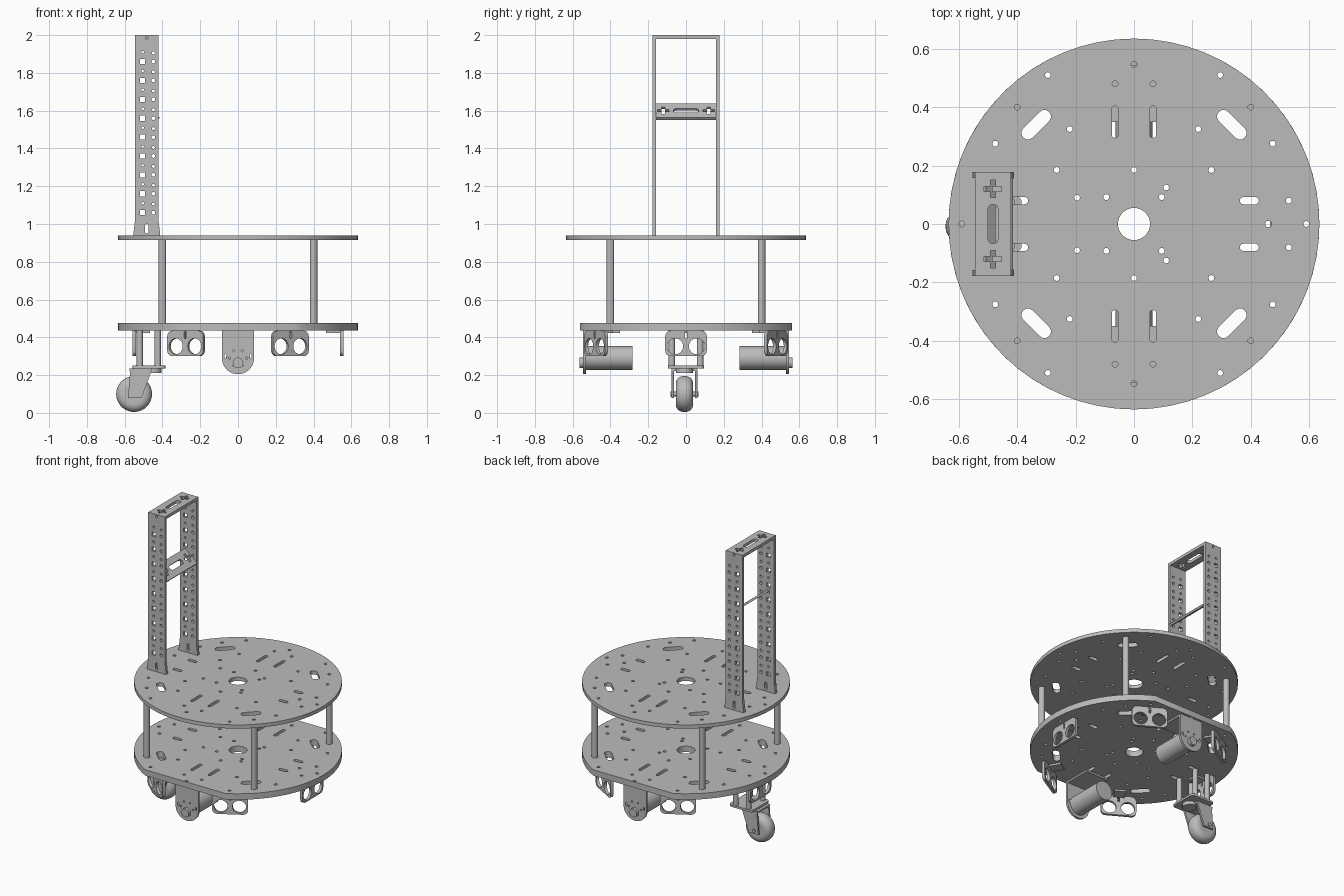
import bpy, bmesh, math
from math import sin, cos, pi, radians
from mathutils import Vector, Matrix

if "Cube" in bpy.data.objects:
    bpy.data.objects.remove(bpy.data.objects["Cube"], do_unlink=True)

grey = bpy.data.materials.new("plain grey")
grey.use_nodes = True
grey.diffuse_color = (0.5, 0.5, 0.5, 1)
grey.node_tree.nodes["Principled BSDF"].inputs["Base Color"].default_value = grey.diffuse_color

X, Y, Z = Vector((1, 0, 0)), Vector((0, 1, 0)), Vector((0, 0, 1))
SIDES = (-1, 1)


# ---- flat outlines -------------------------------------------------------
def arc(x, y, r, start, end, n):
    return [(x + r * cos(start + (end - start) * i / n),
             y + r * sin(start + (end - start) * i / n)) for i in range(n + 1)]


def circle(x, y, r, n=12):
    return arc(x, y, r, 0, 2 * pi, n)[:-1]


def rect(x, y, w, h):
    return [(x + sx * w / 2, y + sy * h / 2)
            for sx, sy in ((-1, -1), (1, -1), (1, 1), (-1, 1))]


def slot(x, y, length, width, turn=0):
    r, half = width / 2, (length - width) / 2
    pts = arc(half, 0, r, -pi / 2, pi / 2, 6) + arc(-half, 0, r, pi / 2, 3 * pi / 2, 6)
    c, s = cos(turn), sin(turn)
    return [(x + px * c - py * s, y + px * s + py * c) for px, py in pts]


def rounded(x, y, w, h, r):
    pts = []
    for k, (sx, sy) in enumerate(((1, 1), (-1, 1), (-1, -1), (1, -1))):
        pts += arc(x + sx * (w / 2 - r), y + sy * (h / 2 - r), r,
                   k * pi / 2, (k + 1) * pi / 2, 5)
    return pts


def cross(x, y, length, width):
    a, b = length / 2, width / 2
    corner = [(b, a), (b, b), (a, b)]
    pts = []
    for c, s in ((1, 0), (0, -1), (-1, 0), (0, 1)):
        pts += [(x + px * c - py * s, y + px * s + py * c) for px, py in corner]
    return pts


# ---- solids --------------------------------------------------------------
def finish(name, mesh):
    mesh.materials.clear()
    mesh.materials.append(grey)
    ob = bpy.data.objects.new(name, mesh)
    bpy.context.collection.objects.link(ob)
    return ob


def plate(name, loops, thick, origin, u=X, v=Y):
    """Sheet with an outer outline and holes, centred on origin in the u, v plane."""
    curve = bpy.data.curves.new(name, "CURVE")
    curve.dimensions, curve.fill_mode, curve.extrude = "2D", "BOTH", thick / 2
    for pts in loops:
        spline = curve.splines.new("POLY")
        spline.points.add(len(pts) - 1)
        for p, (a, b) in zip(spline.points, pts):
            p.co = (a, b, 0, 1)
        spline.use_cyclic_u = True
    temp = bpy.data.objects.new(name + " helper", curve)
    mesh = bpy.data.meshes.new_from_object(temp)
    bpy.data.objects.remove(temp)
    bpy.data.curves.remove(curve)
    frame = Matrix((u, v, u.cross(v))).transposed().to_4x4()
    mesh.transform(Matrix.Translation(origin) @ frame)
    bm = bmesh.new()
    bm.from_mesh(mesh)
    bmesh.ops.remove_doubles(bm, verts=bm.verts, dist=0.0001)
    bmesh.ops.recalc_face_normals(bm, faces=bm.faces)
    bm.to_mesh(mesh)
    bm.free()
    mesh.name = name
    return finish(name, mesh)


def rod(name, r, start, end, n=24):
    start, end = Vector(start), Vector(end)
    bm = bmesh.new()
    bmesh.ops.create_cone(bm, cap_ends=True, segments=n, radius1=r, radius2=r,
                          depth=(end - start).length)
    turn = Z.rotation_difference(end - start).to_matrix().to_4x4()
    bm.transform(Matrix.Translation((start + end) / 2) @ turn)
    mesh = bpy.data.meshes.new(name)
    bm.to_mesh(mesh)
    bm.free()
    return finish(name, mesh)


# ---- round decks ---------------------------------------------------------
R, FLAT = 0.635, 0.56
holes = [circle(0, 0, 0.055, 32)]
for sx in SIDES:
    holes += [slot(sx * 0.335, sy * 0.34, 0.125, 0.045, -sx * sy * pi / 4) for sy in SIDES]
    holes += [slot(sx * 0.065, sy * 0.35, 0.11, 0.022, pi / 2) for sy in SIDES]
    holes += [slot(sx * 0.395, sy * 0.08, 0.065, 0.025) for sy in SIDES]
    for x, y in ((0.295, 0.51), (0.4, 0.4), (0.475, 0.275), (0.22, 0.325),
                 (0.265, 0.185), (0.065, 0.48), (0.53, 0.08), (0.095, 0.092)):
        holes += [circle(sx * x, sy * y, 0.01) for sy in SIDES]
    holes.append(circle(sx * 0.59, 0, 0.01))
    for x, y in ((0, 0.185), (0, 0.547), (0.11, 0.125), (-0.195, 0.09)):
        holes.append(circle(x, sx * y, 0.01))
holes.append(circle(0.46, 0, 0.011))

plate("upper_deck", [circle(0, 0, R, 64)] + holes, 0.025, (0, 0, 0.927))
cut = math.asin(FLAT / R)
lower = arc(0, 0, R, -cut, cut, 24) + arc(0, 0, R, pi - cut, pi + cut, 24)
plate("lower_deck", [lower] + holes, 0.04, (0, 0, 0.455))

for sx in SIDES:
    for sy in SIDES:
        rod("deck_post", 0.02, (sx * 0.4, sy * 0.4, 0.475), (sx * 0.4, sy * 0.4, 0.915))

# ---- tower ---------------------------------------------------------------
TX = -0.483
side = [(-0.07, 0.94), (0.07, 0.94), (0.07, 0.955), (0.062, 1.02),
        (0.062, 2), (-0.062, 2), (-0.062, 1.02), (-0.07, 0.955)]
side_loops = [side, slot(0, 0.975, 0.05, 0.018, pi / 2), circle(0, 1.985, 0.008)]
for i in range(9):
    z = 1.06 + i * 0.1
    side_loops += [rect(-0.022, z, 0.027, 0.027), circle(0.035, z, 0.01),
                   circle(0.035, z + 0.045, 0.008), circle(-0.022, z + 0.05, 0.007)]
for sy in SIDES:
    plate("tower_side", side_loops, 0.02, (TX, sy * 0.168, 0), X, Z)

bar_holes = [slot(0, 0, 0.135, 0.035, pi / 2)]
bar_holes += [cross(0, sy * 0.12, 0.06, 0.018) for sy in SIDES]
plate("tower_top", [rect(0, 0, 0.124, 0.316)] + bar_holes, 0.02, (TX, 0, 1.99))
tilt = radians(-39)
plate("tower_crossbar", [rect(0, 0, 0.12, 0.316)] + bar_holes, 0.014,
      (-0.465, 0, 1.595), Vector((cos(tilt), 0, sin(tilt))), Y)

# ---- sensor brackets around the lower deck -------------------------------
sensor = [rounded(0, 0, 0.22, 0.135, 0.03), slot(0, 0.045, 0.04, 0.012, pi / 2)]
sensor += [circle(s * 0.057, -0.015, 0.042, 24) for s in SIDES]
for k in range(6):
    a = k * pi / 3
    out, along = Vector((cos(a), sin(a), 0)), Vector((-sin(a), cos(a), 0))
    plate("sensor_bracket", sensor, 0.018, out * 0.55 + Z * 0.3675, along, Z)
    plate("sensor_flange", [rect(0, 0, 0.07, 0.08)], 0.012,
          out * 0.505 + Z * 0.429, along, out)

# ---- drive motors --------------------------------------------------------
MZ = 0.29
bracket = [[(0.085, 0.145), (-0.085, 0.145)] + arc(0, 0, 0.085, pi, 2 * pi, 20)]
bracket += [circle(0.045 * cos(i * pi / 3), 0.045 * sin(i * pi / 3), 0.006, 8) for i in range(6)]
bracket += [slot(s * 0.066, 0.01, 0.024, 0.012, pi / 2) for s in SIDES]
for sy in SIDES:
    plate("motor_bracket", bracket, 0.014, (0, sy * 0.537, MZ), X, Z)
    plate("motor_flange", [rect(0, 0, 0.17, 0.18)], 0.012, (0, sy * 0.44, 0.429))
    rod("motor_body", 0.063, (0, sy * 0.283, MZ), (0, sy * 0.53, MZ), 32)
    rod("motor_shaft", 0.028, (0, sy * 0.53, 0.265), (0, sy * 0.565, 0.265))

# ---- caster --------------------------------------------------------------
WX, WY, WZ = -0.55, -0.008, 0.1
for x in (-0.52, -0.425):
    for sy in SIDES:
        rod("caster_post", 0.017, (x, sy * 0.075, 0.25), (x, sy * 0.075, 0.435), 16)
plate("caster_plate", [rounded(0, 0, 0.175, 0.19, 0.02)], 0.014, (-0.472, 0, 0.243))
rod("caster_swivel", 0.045, (-0.45, WY, 0.212), (-0.45, WY, 0.236))
plate("fork_top", [rect(0, 0, 0.12, 0.135)], 0.012, (-0.515, WY, 0.228))
fork = [(-0.02, 0.13), (0.095, 0.13), (0.04, -0.02), (-0.032, -0.02)]
for sy in SIDES:
    plate("fork_side", [fork], 0.012, (WX, WY + sy * 0.062, WZ), X, Z)
rod("wheel_axle", 0.012, (WX, WY - 0.075, WZ), (WX, WY + 0.075, WZ), 12)
wheel = rod("caster_wheel", 0.095, (WX, WY - 0.046, WZ), (WX, WY + 0.046, WZ), 40)
soften = wheel.modifiers.new("round tread", "BEVEL")
soften.width, soften.segments, soften.limit_method = 0.04, 6, "ANGLE"

# ---- shading -------------------------------------------------------------
bpy.ops.object.select_all(action="DESELECT")
for ob in bpy.context.collection.objects:
    if ob.type == "MESH":
        ob.select_set(True)
        bpy.context.view_layer.objects.active = ob
bpy.ops.object.shade_smooth_by_angle(angle=radians(35))
